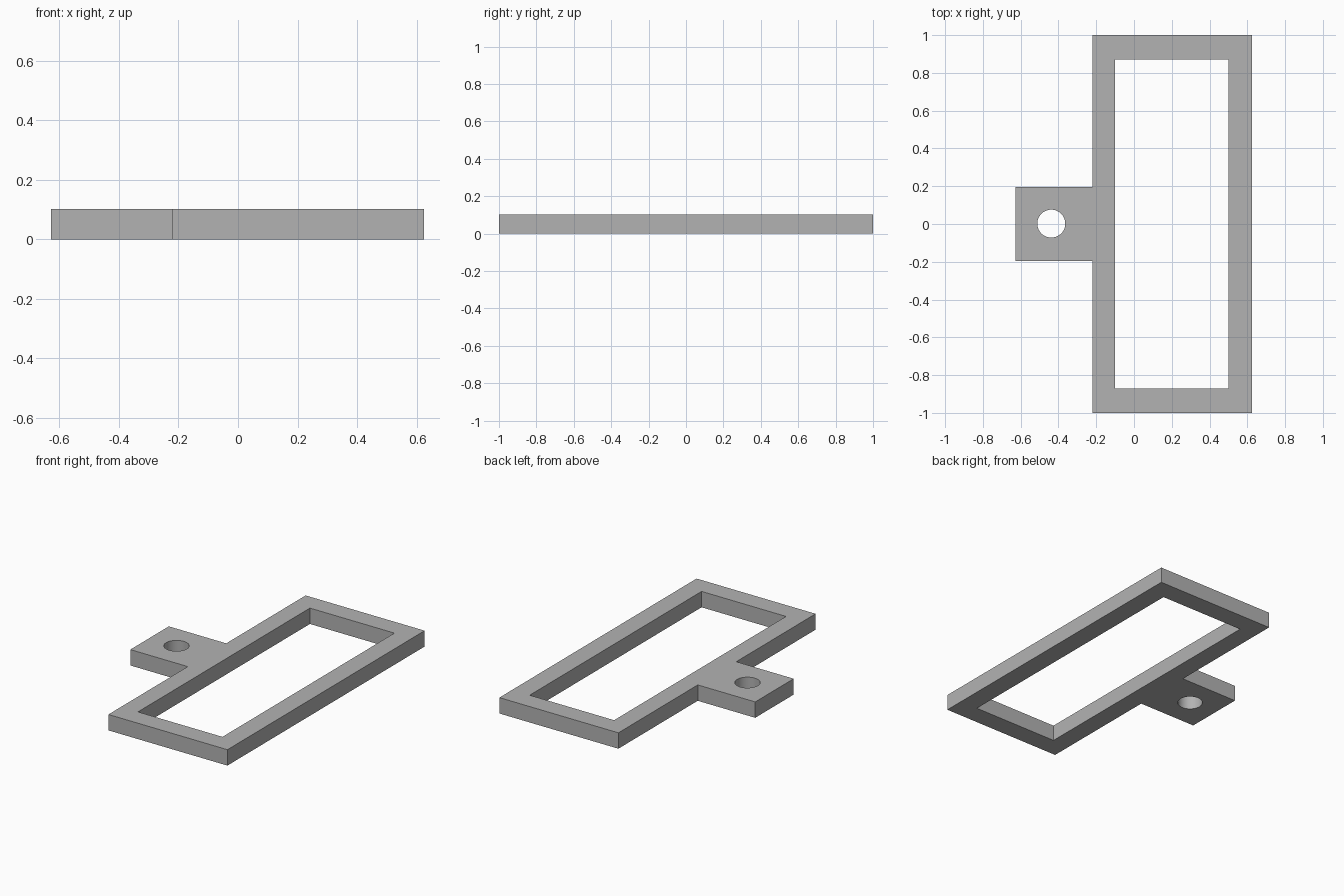
import bpy
import bmesh
import math

default_cube = bpy.data.objects.get("Cube")
if default_cube:
    bpy.data.objects.remove(default_cube, do_unlink=True)

THICK = 0.102

grey = bpy.data.materials.new("plain grey")
grey.use_nodes = True
grey.diffuse_color = (0.45, 0.45, 0.45, 1)
grey.node_tree.nodes["Principled BSDF"].inputs["Base Color"].default_value = grey.diffuse_color


def prism(name, points, z0, z1):
    """Extrude a closed outline from z0 up to z1."""
    bm = bmesh.new()
    face = bm.faces.new([bm.verts.new((x, y, z0)) for x, y in points])
    top = bmesh.ops.extrude_face_region(bm, geom=[face])["geom"]
    verts = [v for v in top if isinstance(v, bmesh.types.BMVert)]
    bmesh.ops.translate(bm, verts=verts, vec=(0, 0, z1 - z0))
    bmesh.ops.recalc_face_normals(bm, faces=bm.faces)
    mesh = bpy.data.meshes.new(name)
    bm.to_mesh(mesh)
    bm.free()
    mesh.materials.append(grey)
    obj = bpy.data.objects.new(name, mesh)
    bpy.context.collection.objects.link(obj)
    return obj


def cut(target, cutter):
    """Subtract the cutter and discard it."""
    cutter.hide_render = True
    mod = target.modifiers.new("cut", "BOOLEAN")
    mod.operation = "DIFFERENCE"
    mod.solver = "EXACT"
    mod.object = cutter
    bpy.context.view_layer.objects.active = target
    bpy.ops.object.modifier_apply(modifier=mod.name)
    bpy.data.objects.remove(cutter, do_unlink=True)


# Frame and mounting tab share one outline
half_outline = [(0.625, 1), (-0.22, 1), (-0.22, 0.195), (-0.628, 0.195)]
outline = half_outline + [(x, -y) for x, y in reversed(half_outline)]
frame = prism("frame_with_tab", outline, 0, THICK)

# Long rectangular opening
window = [(-0.1, -0.872), (0.5, -0.872), (0.5, 0.872), (-0.1, 0.872)]
cut(frame, prism("window_cutter", window, -0.1, THICK + 0.1))

# Round screw hole in the tab
SIDES = 48
circle = [(-0.438 + 0.074 * math.cos(math.tau * i / SIDES),
           0.002 + 0.074 * math.sin(math.tau * i / SIDES)) for i in range(SIDES)]
cut(frame, prism("hole_cutter", circle, -0.1, THICK + 0.1))

# Smooth hole wall, crisp corners
bpy.ops.object.select_all(action="DESELECT")
frame.select_set(True)
bpy.context.view_layer.objects.active = frame
bpy.ops.object.shade_smooth_by_angle(angle=math.radians(30))
